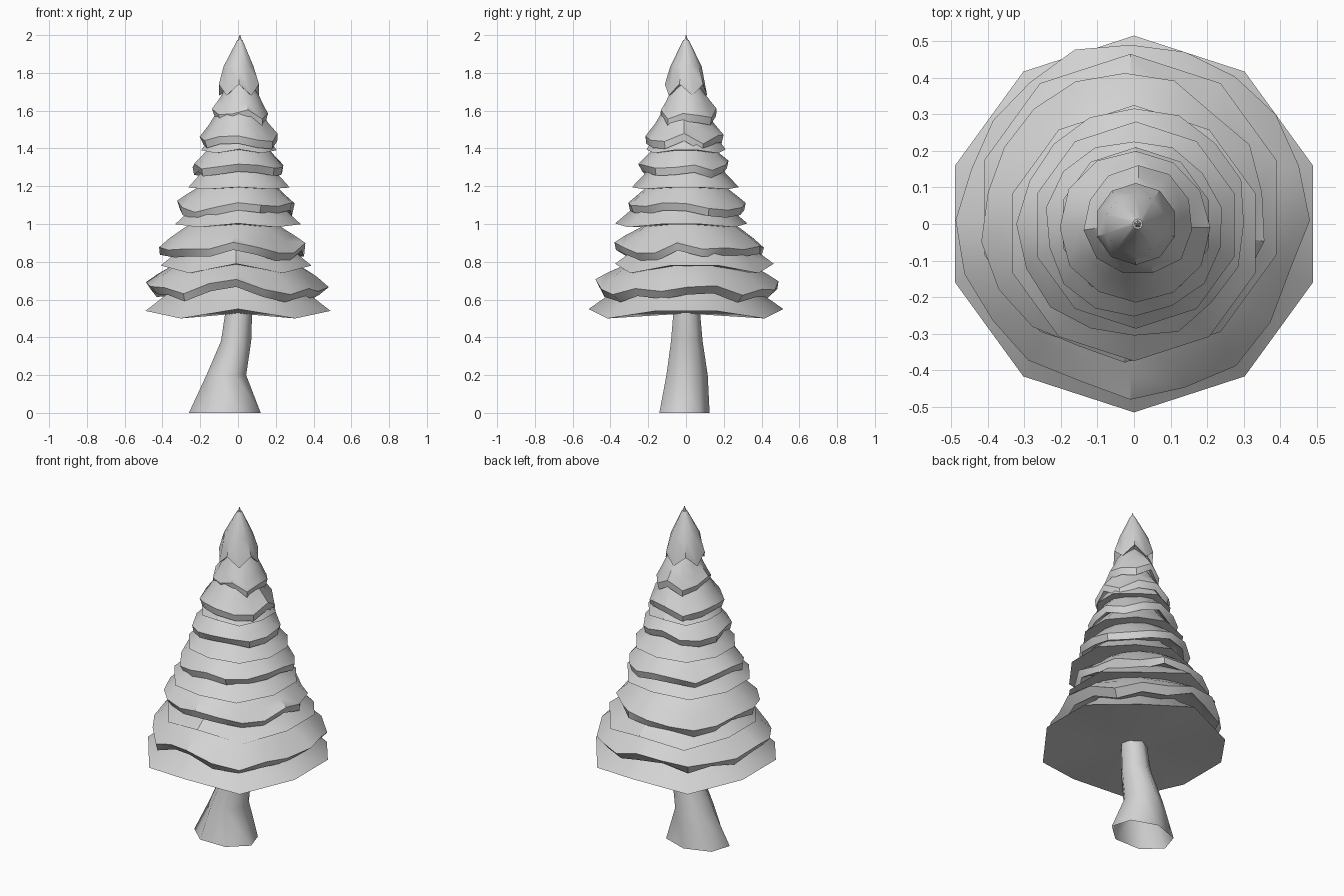
import bpy, bmesh, math, random

random.seed(5)
if "Cube" in bpy.data.objects:
    bpy.data.objects.remove(bpy.data.objects["Cube"], do_unlink=True)

grey = bpy.data.materials.new("plain_grey")
grey.use_nodes = True
colour = (0.65, 0.65, 0.65, 1)
grey.diffuse_color = colour
grey.node_tree.nodes["Principled BSDF"].inputs["Base Color"].default_value = colour


def loft(name, rings, angle=35, closed=True):
    """Skin a stack of equal point rings, optionally closing both ends."""
    bm = bmesh.new()
    loops = [[bm.verts.new(p) for p in ring] for ring in rings]
    n = len(loops[0])
    for low, high in zip(loops, loops[1:]):
        for i in range(n):
            j = (i + 1) % n
            bm.faces.new((low[i], low[j], high[j], high[i]))
    for ends in (loops[0], loops[-1]) if closed else ():
        mid = bm.verts.new([sum(v.co[k] for v in ends) / n for k in range(3)])
        for i in range(n):
            bm.faces.new((ends[i], ends[(i + 1) % n], mid))
    bmesh.ops.recalc_face_normals(bm, faces=bm.faces)
    mesh = bpy.data.meshes.new(name)
    bm.to_mesh(mesh)
    bm.free()
    mesh.materials.append(grey)
    obj = bpy.data.objects.new(name, mesh)
    bpy.context.collection.objects.link(obj)
    bpy.ops.object.select_all(action="DESELECT")
    obj.select_set(True)
    bpy.context.view_layer.objects.active = obj
    bpy.ops.object.shade_smooth_by_angle(angle=math.radians(angle))


def ring(sides, cx, cy, rx, ry, z, scale=None, lift=None):
    """Ring of points starting at +y, with optional wobble per corner."""
    pts = []
    for i in range(sides):
        a = 2 * math.pi * i / sides
        s = scale[i] if scale else 1
        h = lift[i] if lift else 0
        pts.append((cx + rx * s * math.sin(a), cy + ry * s * math.cos(a), z + h))
    return pts


def bough(name, cx, cy, r, z, top_r, top_z, wave):
    """Ten sided branch skirt with a waving rim."""
    lift = [wave * h for h in (1, -1, 0.6, 0.6, -1)] * 2
    half = [h * 0.5 for h in lift]
    loft(name, [
        ring(10, cx, cy, r, r, z, lift=lift),
        ring(10, cx, cy, r * 0.75, r * 0.75, z + (top_z - z) * 0.35, lift=half),
        ring(10, 0, 0, top_r, top_r, top_z)])


def drape(name, cx, cy, r, z, top_r, top_z, bulge, sides, jag):
    """Thick ragged layer over a branch skirt; bulge swells its shoulder."""
    scale = [random.uniform(0.96, 1.04) for _ in range(sides)]
    lift = [jag * (0.6 * math.cos(8 * math.pi * i / sides) + random.uniform(-0.6, 0.6))
            for i in range(sides)]
    half = [h * 0.5 for h in lift]
    fold = [s * random.uniform(0.92, 1.03) for s in scale]
    rise, span = top_z - z, r - top_r
    shoulder = top_r + span * (0.64 + bulge)
    upper = top_r + span * (0.34 + bulge)
    loft(name, [
        ring(sides, cx, cy, r * 0.8, r * 0.8, z + 0.01, scale, lift),
        ring(sides, cx, cy, r * 0.97, r * 0.97, z - 0.02, fold, lift),
        ring(sides, cx, cy, r, r, z + 0.02, scale, lift),
        ring(sides, cx, cy, shoulder, shoulder, z + rise * 0.36, scale, half),
        ring(sides, cx, cy, upper, upper, z + rise * 0.66),
        ring(sides, 0, 0, top_r, top_r, top_z)])


# Leaning trunk with a flared foot, open underneath
trunk = [(-0.07, -0.015, 0.195, 0.14, 0), (-0.062, 0, 0.108, 0.115, 0.2),
         (-0.01, 0, 0.082, 0.088, 0.38), (0.008, 0, 0.07, 0.07, 0.58)]
loft("trunk", [ring(7, *t) for t in trunk], 70, closed=False)

# Branch skirts: centre x, y, rim radius, rim height, top radius, top height, wave
boughs = [(0, 0, 0.515, 0.525, 0.2, 0.82, 0.025),
          (-0.01, 0.045, 0.42, 0.765, 0.16, 1.02, 0.025),
          (0, -0.025, 0.35, 0.993, 0.13, 1.22, 0.01),
          (0.005, -0.003, 0.283, 1.19, 0.1, 1.41, 0.005),
          (0.005, 0, 0.21, 1.385, 0.07, 1.6, 0.01)]
for k, b in enumerate(boughs):
    bough(f"branch_tier_{k + 1}", *b)

# Ragged layers: as above, then shoulder bulge, corner count and raggedness
drapes = [(-0.01, 0.01, 0.475, 0.64, 0.2, 0.86, 0.13, 20, 0.04),
          (-0.025, 0.02, 0.385, 0.85, 0.15, 1.05, 0.13, 18, 0.03),
          (0, 0, 0.31, 1.075, 0.12, 1.26, 0.12, 16, 0.03),
          (0, -0.01, 0.24, 1.28, 0.09, 1.47, 0.1, 14, 0.03),
          (0.005, -0.01, 0.21, 1.44, 0.06, 1.68, 0.02, 12, 0.04),
          (0.012, 0.005, 0.15, 1.56, 0.06, 1.75, 0.08, 11, 0.03)]
for k, d in enumerate(drapes):
    drape(f"snow_layer_{k + 1}", *d)

# Pointed cap with a zigzag hem, and the small tip above it
hem = [0.04 if i % 2 else -0.02 for i in range(10)]
loft("top_cap", [
    ring(10, 0.005, 0, 0.09, 0.09, 1.71, lift=hem),
    ring(10, 0.005, 0, 0.112, 0.112, 1.70, lift=hem),
    ring(10, 0.003, 0, 0.083, 0.083, 1.835),
    ring(10, 0.01, 0, 0.014, 0.014, 1.975)], 45)
loft("tip", [ring(5, 0.01, 0, 0.013, 0.013, 1.965),
             ring(5, 0.01, 0, 0.002, 0.002, 2.0)])
